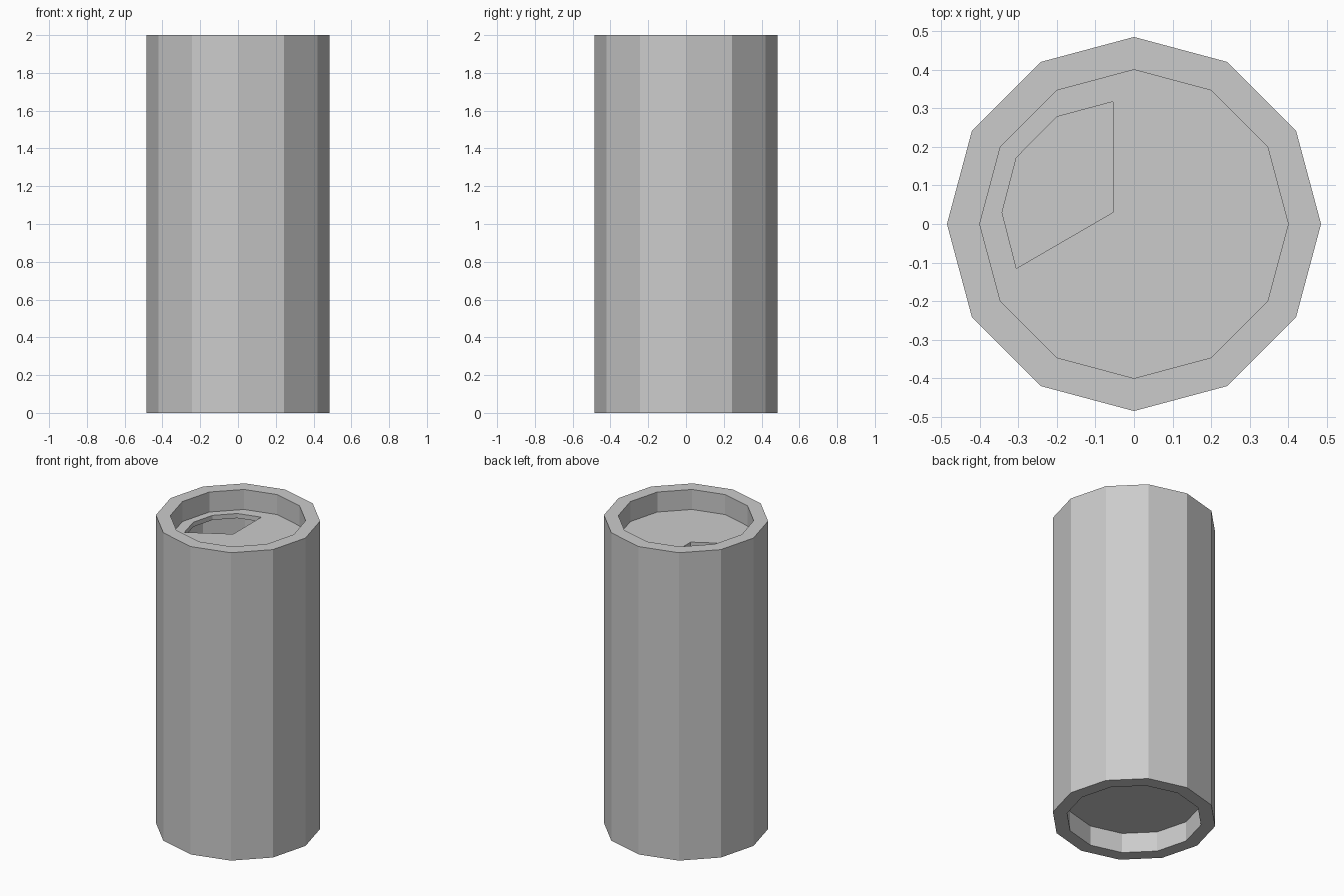
import bpy, bmesh
from math import cos, sin, tau

if "Cube" in bpy.data.objects:
    bpy.data.objects.remove(bpy.data.objects["Cube"])

SIDES, R_OUT, R_IN = 12, 0.485, 0.4
HEIGHT, RECESS, LIP = 2.0, 0.13, 0.03

bm = bmesh.new()


def ring(radius, z):
    return [bm.verts.new((radius * cos(tau * i / SIDES), radius * sin(tau * i / SIDES), z))
            for i in range(SIDES)]


def skin(a, b):
    n = len(a)
    for i in range(n):
        j = (i + 1) % n
        bm.faces.new((a[i], a[j], b[j], b[i]))


# Can shell: recessed base, foot rim, side wall, top rim, recess wall
profile = [(R_IN, RECESS), (R_IN, 0), (R_OUT, 0), (R_OUT, HEIGHT),
           (R_IN, HEIGHT), (R_IN, HEIGHT - RECESS)]
rings = [ring(r, z) for r, z in profile]
for a, b in zip(rings, rings[1:]):
    skin(a, b)
bm.faces.new(list(reversed(rings[0])))

# Drinking opening with a short lip folded down into the can
outline = [(-0.055, 0.317), (-0.2, 0.278), (-0.305, 0.172),
           (-0.342, 0.03), (-0.305, -0.115), (-0.055, 0.03)]
lid_z = HEIGHT - RECESS
upper = [bm.verts.new((x, y, lid_z)) for x, y in outline]
lower = [bm.verts.new((x, y, lid_z - LIP)) for x, y in outline]
skin(upper, lower)

# Lid filled between the recess wall and the opening
edges = [bm.edges.get((loop[i - 1], loop[i]))
         for loop in (rings[-1], upper) for i in range(len(loop))]
bmesh.ops.triangle_fill(bm, edges=edges, use_beauty=True, normal=(0, 0, 1))
bmesh.ops.recalc_face_normals(bm, faces=bm.faces[:])

mesh = bpy.data.meshes.new("drink_can")
bm.to_mesh(mesh)
bm.free()
can = bpy.data.objects.new("drink_can", mesh)
bpy.context.collection.objects.link(can)
